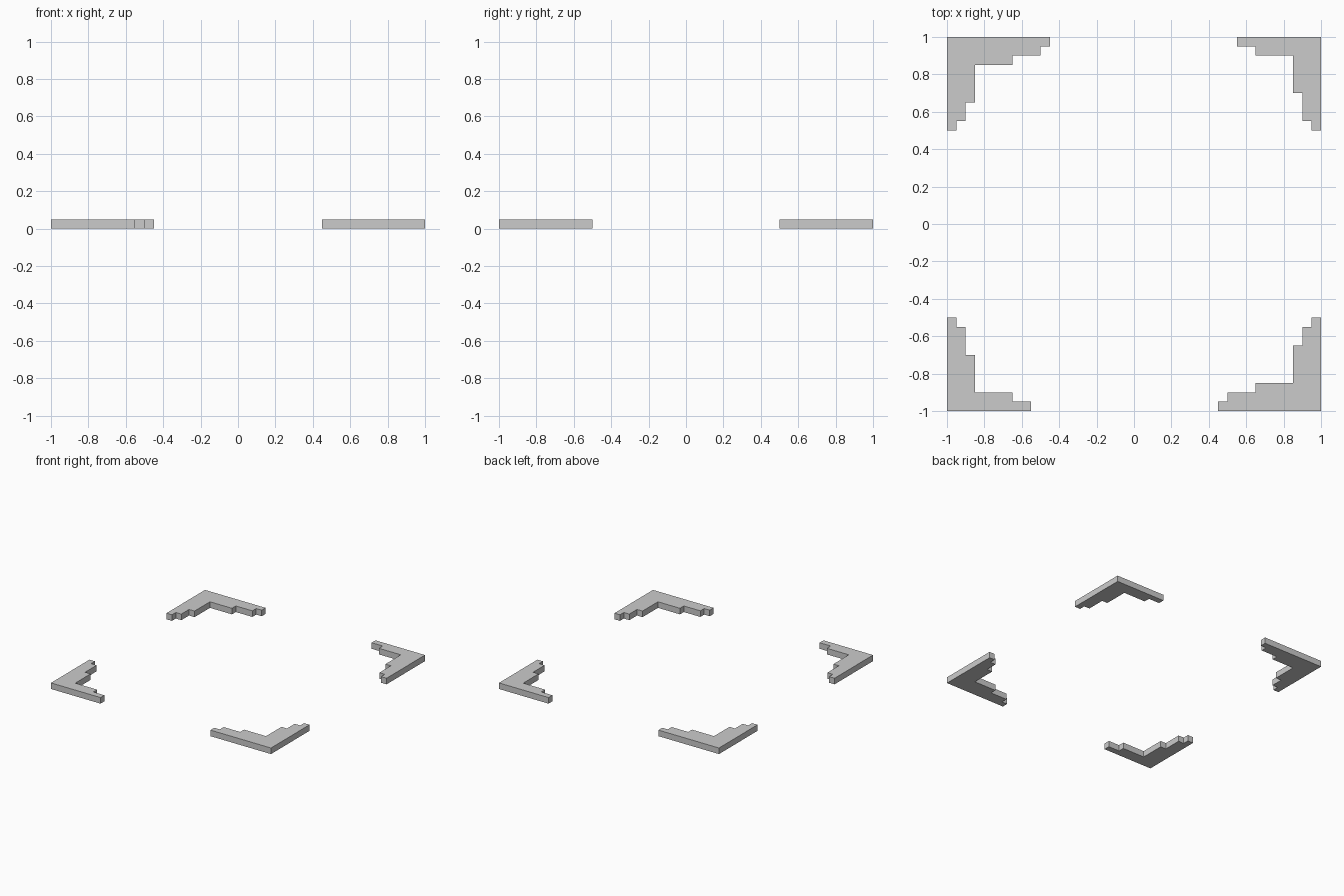
import bpy
import bmesh

if "Cube" in bpy.data.objects:
    bpy.data.objects.remove(bpy.data.objects["Cube"])

HEIGHT = 0.05

# Stepped corner outlines, as distances from the centre (x, y)
LONG_CORNER = [(1, 1), (.45, 1), (.45, .95), (.5, .95), (.5, .9), (.65, .9), (.65, .85),
               (.85, .85), (.85, .65), (.9, .65), (.9, .55), (.95, .55), (.95, .5), (1, .5)]
SHORT_CORNER = [(1, 1), (.55, 1), (.55, .95), (.65, .95), (.65, .9), (.85, .9),
                (.85, .7), (.9, .7), (.9, .55), (.95, .55), (.95, .5), (1, .5)]


def corner(name, outline, sx, sy):
    """Extrude an outline, flipped into one quadrant, up from the floor."""
    bm = bmesh.new()
    face = bm.faces.new([bm.verts.new((x * sx, y * sy, 0)) for x, y in outline])
    top = bmesh.ops.extrude_face_region(bm, geom=[face])["geom"]
    bmesh.ops.translate(bm, vec=(0, 0, HEIGHT),
                        verts=[v for v in top if isinstance(v, bmesh.types.BMVert)])
    bmesh.ops.recalc_face_normals(bm, faces=bm.faces)
    mesh = bpy.data.meshes.new(name)
    bm.to_mesh(mesh)
    bm.free()
    bpy.context.collection.objects.link(bpy.data.objects.new(name, mesh))


# Opposite corners match
corner("corner_back_left", LONG_CORNER, -1, 1)
corner("corner_front_right", LONG_CORNER, 1, -1)
corner("corner_back_right", SHORT_CORNER, 1, 1)
corner("corner_front_left", SHORT_CORNER, -1, -1)
